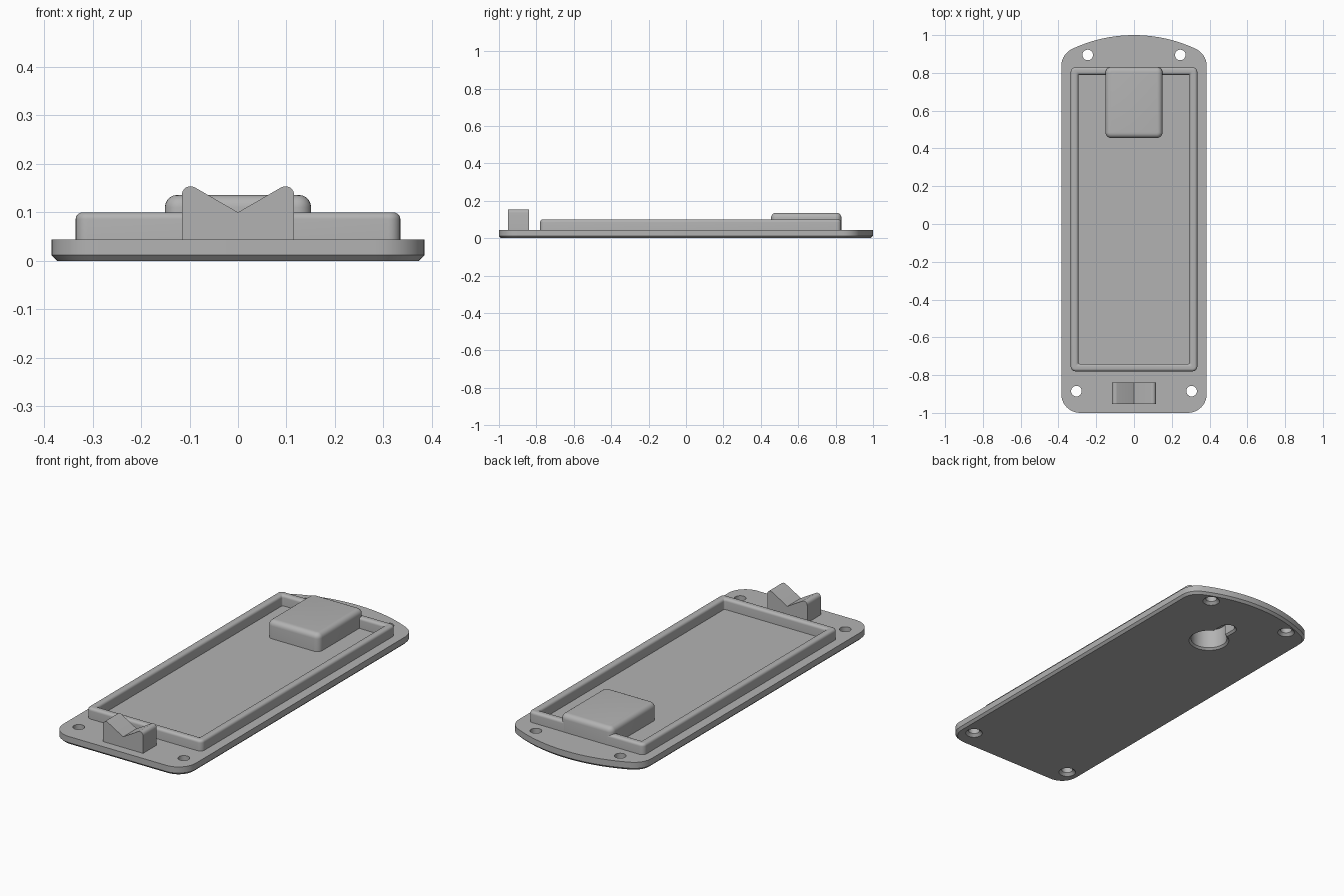
import bpy, bmesh
from math import sin, cos, pi, radians, atan2, asin, sqrt

if "Cube" in bpy.data.objects:
    bpy.data.objects.remove(bpy.data.objects["Cube"])

grey = bpy.data.materials.new("mid grey")
grey.use_nodes = True
GREY = (0.45, 0.45, 0.45, 1)
grey.diffuse_color = GREY
grey.node_tree.nodes["Principled BSDF"].inputs["Base Color"].default_value = GREY


def arc(cx, cy, r, a, b, n):
    """Points on an arc from angle a to angle b."""
    return [(cx + r * cos(a + (b - a) * i / n), cy + r * sin(a + (b - a) * i / n))
            for i in range(n + 1)]


def mirrored(half):
    """Close a right-hand half outline by mirroring it in x."""
    return half + [(-x, y) for x, y in reversed(half)]


def loft(name, rings, closed=False):
    """Join rings of 3D points into a solid; closed joins last to first."""
    bm = bmesh.new()
    loops = [[bm.verts.new(p) for p in ring] for ring in rings]
    pairs = list(zip(loops, loops[1:]))
    if closed:
        pairs.append((loops[-1], loops[0]))
    else:
        bm.faces.new(loops[0])
        bm.faces.new(loops[-1])
    for a, b in pairs:
        n = len(a)
        for i in range(n):
            j = (i + 1) % n
            bm.faces.new((a[i], a[j], b[j], b[i]))
    bmesh.ops.recalc_face_normals(bm, faces=bm.faces)
    mesh = bpy.data.meshes.new(name)
    bm.to_mesh(mesh)
    bm.free()
    mesh.materials.append(grey)
    obj = bpy.data.objects.new(name, mesh)
    bpy.context.scene.collection.objects.link(obj)
    return obj


def stack(outline, levels):
    """Rings of an outline function at (inset, height) levels."""
    return [[(x, y, z) for x, y in outline(d)] for d, z in levels]


# Outlines as functions of inset
def plate_outline(d):
    w, r, big, cy = 0.385 - d, 0.1 - d, 0.77 - d, 0.23
    cx = w - r
    fy = cy + sqrt((big - r) ** 2 - cx ** 2)
    t = atan2(fy - cy, cx)
    return mirrored(arc(cx, -0.9, r, -pi / 2, 0, 10) + arc(cx, fy, r, 0, t, 8)
                    + arc(0, cy, big, t, pi / 2, 16)[1:-1])


def rounded_rect(w, y0, y1, radius):
    def outline(d):
        r = max(radius - d, 0.008)
        x = w - d - r
        return mirrored(arc(x, y0 + d + r, r, -pi / 2, 0, 6)
                        + arc(x, y1 - d - r, r, 0, pi / 2, 6))
    return outline


def keyhole(d):
    r, s = 0.09 - d, 0.035 - d
    a = asin(s / r)
    return mirrored(arc(0, 0.585, r, -pi / 2 + 0.05, pi / 2 - a, 20)
                    + arc(0, 0.73, s, 0, pi / 2 - 0.05, 8))


def hole_outline(x, y, r):
    return lambda d: arc(x, y, r - d, 0, 2 * pi, 32)[:-1]


def rounded_top(r, z, n=5):
    """Quarter-round levels rising to height z."""
    return [(r - x, z - r + y) for x, y in arc(0, 0, r, 0, pi / 2, n)]


# Base plate with chamfered underside
plate = loft("base_plate", stack(plate_outline, [(0.012, 0), (0, 0.012), (0, 0.044)]))

# Raised rim around the tray
outer = rounded_top(0.014, 0.1)
inner = [(0.04 - d, z) for d, z in reversed(outer)]
rim = loft("tray_rim", stack(rounded_rect(0.335, -0.78, 0.83, 0.025),
                             [(0, 0.03)] + outer + inner + [(0.04, 0.03)]), closed=True)

# Rounded housing over the hanging slot
housing = loft("slot_housing", stack(rounded_rect(0.151, 0.455, 0.831, 0.03),
                                     [(0, 0.03)] + rounded_top(0.026, 0.136)))

# Notched peg with rounded tips
half = [(0.116, 0.03)] + arc(0.098, 0.136, 0.018, 0, radians(120), 6)
profile = half + [(0, 0.1)] + [(-x, z) for x, z in reversed(half)]
peg = loft("notched_peg", [[(x, y, z) for x, z in profile] for y in (-0.953, -0.84)])

# Cutters: keyhole and countersunk screw holes
key_cutter = loft("keyhole_cutter", stack(keyhole, [(-0.02, -0.01), (0, 0.01), (0, 0.112)]))
screw_cutters = []
for side in (-1, 1):
    for x, y in ((0.245, 0.895), (0.305, -0.885)):
        screw_cutters.append(loft("screw_hole_cutter", stack(
            hole_outline(side * x, y, 0.028), [(-0.024, -0.01), (0, 0.014), (0, 0.07)])))


def cut(obj, cutters):
    for c in cutters:
        mod = obj.modifiers.new("cut", 'BOOLEAN')
        mod.operation, mod.solver, mod.object = 'DIFFERENCE', 'EXACT', c
    graph = bpy.context.evaluated_depsgraph_get()
    graph.update()
    mesh = bpy.data.meshes.new_from_object(obj.evaluated_get(graph))
    obj.modifiers.clear()
    obj.data = mesh


cut(plate, [key_cutter] + screw_cutters)
cut(housing, [key_cutter])
for c in [key_cutter] + screw_cutters:
    bpy.data.objects.remove(c)

# Smooth the curves, keep the edges crisp
bpy.ops.object.select_all(action='DESELECT')
for obj in (plate, rim, housing, peg):
    obj.select_set(True)
bpy.context.view_layer.objects.active = plate
bpy.ops.object.shade_smooth_by_angle(angle=radians(30))
